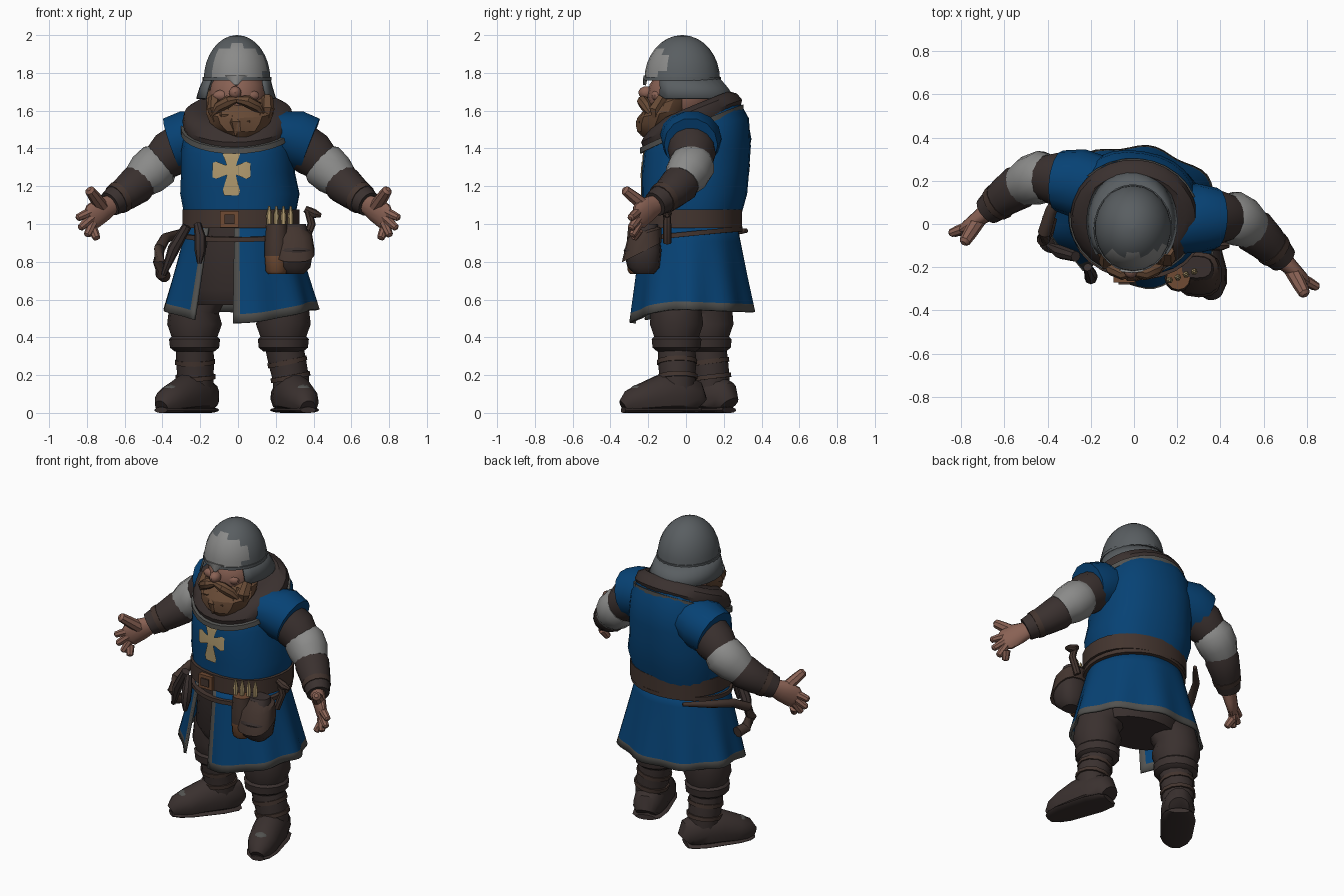
import bpy, bmesh, math
from mathutils import Vector
from mathutils.bvhtree import BVHTree

if "Cube" in bpy.data.objects:
    bpy.data.objects.remove(bpy.data.objects["Cube"])

def mat(name, r, g, b):
    m = bpy.data.materials.new(name)
    m.diffuse_color = (r, g, b, 1)
    m.use_nodes = True
    m.node_tree.nodes["Principled BSDF"].inputs["Base Color"].default_value = m.diffuse_color
    return m

BLUE = mat("blue cloth", .002, .054, .175)
DARK = mat("dark brown cloth", .042, .030, .028)
STEEL = mat("grey steel", .10, .112, .12)
LIGHT = mat("light steel", .255, .255, .25)
SKIN = mat("skin", .25, .12, .088)
HAIR = mat("brown hair", .135, .068, .036)
GOLD = mat("pale gold", .42, .31, .15)
TRIM = mat("grey trim", .085, .085, .08)
BELT = mat("belt leather", .056, .035, .028)
BRONZE = mat("bronze leather", .16, .07, .033)

def make(name, verts, faces, mats, idx=None, angle=40):
    me = bpy.data.meshes.new(name)
    me.from_pydata(verts, [], faces)
    for m in mats:
        me.materials.append(m)
    for p, i in zip(me.polygons, idx or []):
        p.material_index = i
    bm = bmesh.new()
    bm.from_mesh(me)
    bmesh.ops.recalc_face_normals(bm, faces=bm.faces)
    bm.to_mesh(me)
    bm.free()
    for p in me.polygons:
        p.use_smooth = True
    me.set_sharp_from_angle(angle=math.radians(angle))
    ob = bpy.data.objects.new(name, me)
    bpy.context.collection.objects.link(ob)
    return ob

def bridge(name, rings, mats, closed=True, cap=True, rule=None, angle=40):
    n = len(rings[0])
    verts = [Vector(v) for r in rings for v in r]
    faces, idx = [], []
    for i in range(len(rings) - 1):
        for j in range(n if closed else n - 1):
            k = (j + 1) % n
            f = (i * n + j, i * n + k, (i + 1) * n + k, (i + 1) * n + j)
            faces.append(f)
            idx.append(rule(i, j, sum((verts[q] for q in f), Vector()) / 4) if rule else 0)
    if closed and cap:
        faces += [tuple(range(n)), tuple(range(len(verts) - n, len(verts)))]
        idx += [0, 0]
    return make(name, verts, faces, mats, idx, angle)

# Stacked rings: (cx, cy, z, rx, ry, optional slope of z along y)
def loft(name, rings, mats, n=24, a0=-90, a1=270, yaw=0, p=2, cap=True, rule=None, warp=None, angle=40):
    full = a1 - a0 == 360
    w = math.radians(yaw)
    out = []
    for i, (cx, cy, z, rx, ry, *sl) in enumerate(rings):
        ring = []
        for j in range(n):
            a = math.radians(a0 + (a1 - a0) * j / (n if full else n - 1))
            c, s = math.cos(a), math.sin(a)
            k, e = warp(i, a) if warp else (1, 0)
            x = math.copysign(abs(c) ** (2 / p), c) * rx * k
            y = math.copysign(abs(s) ** (2 / p), s) * ry * k
            ring.append((cx + x * math.cos(w) - y * math.sin(w), cy + x * math.sin(w) + y * math.cos(w),
                         z + e + (sl[0] * y if sl else 0)))
        out.append(ring)
    return bridge(name, out, mats, full, cap, rule, angle)

# Thin hoop standing out from the body
def band(name, c, z, h, rx, ry, m, slope=0, **kw):
    rings = [(*c, z + dz * h, rx - i, ry - i, slope) for dz, i in ((-.5, .03), (-.5, 0), (.5, 0), (.5, .03))]
    return loft(name, rings, [m], 28, cap=False, **kw)

# Swept limb: (x, y, z, side radius, optional up radius)
def tube(name, pts, m, n=10, floor=-1, angle=40, turn=0):
    P = [Vector(p[:3]) for p in pts]
    ref = Vector((0, 1, 0)) if abs((P[-1] - P[0]).normalized().z) > .8 else Vector((0, 0, 1))
    out = []
    for i, p in enumerate(pts):
        d = (P[min(i + 1, len(P) - 1)] - P[max(i - 1, 0)]).normalized()
        s = d.cross(ref).normalized()
        u = s.cross(d)
        ring = []
        for j in range(n):
            a = 2 * math.pi * j / n + turn
            v = P[i] + s * math.cos(a) * p[3] + u * math.sin(a) * p[-1]
            v.z = max(v.z, floor)
            ring.append(v)
        out.append(ring)
    return bridge(name, out, [m], angle=angle)

def ball(name, c, r, m, n=14):
    ts = [math.pi * ((i + .15) / 8.3 - .5) for i in range(9)]
    return loft(name, [(c[0], c[1], c[2] + r[2] * math.sin(t), r[0] * math.cos(t), r[1] * math.cos(t)) for t in ts], [m], n)

# Torso
torso = loft("tunic_torso", [(.01, .02, .98, .28, .25), (.01, .045, 1.16, .315, .275), (0, .05, 1.27, .30, .28),
    (0, .06, 1.39, .30, .28, .08), (0, .06, 1.48, .285, .27, .3), (0, .05, 1.56, .25, .23, .4),
    (0, .04, 1.59, .18, .16, .4)], [BLUE], 28, yaw=-9, p=2.3)

# Cowl with grey edge
loft("cowl", [(0, .03, 1.50, .28, .255, .42), (0, .03, 1.545, .295, .268, .42), (0, .03, 1.59, .285, .24, .42),
    (0, .035, 1.62, .24, .195, .42), (0, .03, 1.61, .17, .14, .4)], [DARK], 28, yaw=-4)
band("cowl_trim", (0, .03), 1.502, .03, .303, .275, TRIM, .42, yaw=-4)

# Chest cross laid on the tunic surface
tree = BVHTree.FromPolygons([v.co for v in torso.data.vertices], [p.vertices[:] for p in torso.data.polygons])
cv, cf = [], []
for dx, dz, ln in ((1, 0, .10), (-1, 0, .10), (0, 1, .105), (0, -1, .135)):
    b = len(cv)
    for i in range(6):
        t = i / 5
        h = (.024 + .03 * max(0, (t - .25) / .75)) * (1 if t < .9 else .7)
        for k in (-1, 0, 1):
            x = -.035 + dx * ln * t + dz * k * h
            z = 1.285 + dz * ln * t - dx * k * h
            hit = tree.ray_cast(Vector((x, -1, z)), Vector((0, 1, 0)))[0]
            cv.append((x, hit.y - .008, z))
    cf += [(b + i * 3 + k, b + i * 3 + k + 1, b + i * 3 + k + 4, b + i * 3 + k + 3) for i in range(5) for k in (0, 1)]
make("chest_cross", cv, cf, [GOLD])

# Skirt open at the front, with folds and grey hem
STEPS = (0, .2, .45, .7, .91, 1)
def folds(i, a):
    s = math.sin(a)
    return 1 + .035 * STEPS[i] * math.sin(9 * a + .5), (-.075 * max(0, -s) ** 2 - .015 * max(0, s)) * STEPS[i]
skirt = loft("tunic_skirt", [(.01, .02 + .015 * t, 1 - .45 * t, .28 + .13 * t, .25 + .075 * t) for t in STEPS], [BLUE, TRIM], 60, -89, 240,
    rule=lambda i, j, c: int(i == 4 or j in (0, 58)), warp=folds, yaw=-8)
skirt.modifiers.new("thickness", 'SOLIDIFY').thickness = .015
loft("under_tunic", [(0, .03, .57, .25, .18), (0, .02, .65, .29, .22), (0, .02, 1.0, .26, .22)], [DARK], 20, yaw=-8)

# Belts and buckle
band("waist_belt", (.015, .022), 1.028, .1, .311, .275, BELT, yaw=-6, p=2.2)
band("hip_strap", (.015, .02), .945, .025, .315, .28, BELT, .1, yaw=-6)
for nm, s, y, m in (("buckle_frame", 1, -.272, BRONZE), ("buckle_centre", .55, -.28, BELT)):
    tube(nm, [(-.045, y + d, 1.025, .07 * s, .062 * s) for d in (.03, 0)], m, 4, turn=math.pi / 4)

# Arms: the right one mirrors the left, swung forward
def arm_place(p, side):
    x, y, z, *r = p
    if side == "right":
        x, y = .06 - .93 * x, y - .19 + .15 * (x + .45)
    return (x, y, z, *r)
ARM = (("shoulder_cap", BLUE, [(-.12, .15, 1.48, .15, .12), (-.26, .19, 1.45, .16, .155), (-.345, .2, 1.42, .142, .15)]),
       ("sleeve", DARK, [(-.25, .18, 1.44, .125), (-.36, .21, 1.37, .125), (-.43, .215, 1.31, .1)]),
       ("elbow_pad", LIGHT, [(-.395, .22, 1.335, .105), (-.42, .22, 1.315, .122), (-.48, .2, 1.265, .118), (-.525, .18, 1.225, .098)]),
       ("bracer", DARK, [(-.49, .195, 1.25, .09), (-.535, .17, 1.21, .104), (-.6, .125, 1.16, .09), (-.68, .06, 1.105, .068)]),
       ("bracer_strap", BELT, [(-.622, .106, 1.145, .088), (-.645, .09, 1.13, .083)]),
       ("palm", SKIN, [(-.66, .07, 1.11, .048), (-.715, .03, 1.08, .038, .068), (-.77, -.01, 1.04, .03, .07), (-.787, -.02, 1.03, .02, .055)]))
for side in ("left", "right"):
    for nm, m, pts in ARM:
        tube(f"{side}_{nm}", [arm_place(p, side) for p in pts], m, 14)
    # Fingers fan out from the palm, thumb points up
    digits = [(-.768, -.012, 1.07 - .033 * i, -.745 - .11 * math.cos(i * .52), -.045, 1.03 - .11 * math.sin(i * .52), .026) for i in range(4)]
    for i, (*se, r) in enumerate(digits + [(-.72, .02, 1.09, -.79, -.09, 1.185, .036)]):
        s, t = Vector(se[:3]), Vector(se[3:])
        tube(f"{side}_{'thumb' if i == 4 else 'finger_%d' % (i + 1)}",
             [arm_place((*s.lerp(t, f), r * k), side) for f, k in ((0, 1), (.55, .9), (.92, .75), (1, .35))], SKIN, 8)

# Legs: trousers, cuff, boot, foot, sole; foot rows are (distance, half width, top)
FOOT = ((-.115, .06, .1), (-.09, .085, .17), (0, .1, .22), (.1, .095, .2), (.2, .09, .155), (.265, .07, .12), (.3, .04, .07))
for side, hip, knee, ankle, d in (("left", (-.14, .07), (-.23, .11), (-.225, .135), (-.6, -.8)),
                                  ("right", (.15, 0), (.24, -.05), (.28, -.045), (.3, -.95))):
    tube(side + "_trouser", [(*hip, .74, .13)] + [(*knee, z, r) for z, r in ((.57, .135), (.47, .145), (.37, .11))], DARK, 14)
    tube(side + "_trouser_cuff", [(*knee, z, r) for z, r in ((.41, .115), (.39, .135), (.345, .13), (.325, .105))], DARK, 14)
    def shin(z):
        return (*Vector(knee).lerp(Vector(ankle), min(1, (.37 - z) / .19)), z)
    tube(side + "_boot_shaft", [(*shin(z), r) for z, r in ((.37, .1), (.28, .1), (.18, .096), (.05, .09))], DARK, 12)
    for z in (.27, .19):
        tube(side + "_boot_strap", [(*shin(z + h), .106) for h in (.012, -.012)], BELT, 12)
    def along(t):
        return ankle[0] + d[0] * t, ankle[1] + d[1] * t
    tube(side + "_foot", [(*along(t), top * .42, w, top * .58) for t, w, top in FOOT], DARK, 14, floor=.015)
    tube(side + "_sole", [(*along(t * 1.01), .015, w * 1.04, .016) for t, w, top in FOOT], DARK, 14, floor=0)
    ball(side + "_toe_plate", (*along(.215), .125), (.045, .045, .025), TRIM, 10)

# Head, nose, beard, moustache
ball("head", (0, -.03, 1.68), (.155, .175, .16), SKIN, 18)
ball("nose", (-.015, -.21, 1.695), (.034, .042, .034), SKIN, 10)
for s in (-1, 1):
    ball("cheek", (s * .075 - .01, -.155, 1.68), (.05, .03, .03), SKIN, 10)
    tube("moustache", [(-.01, -.222, 1.66, .018), (s * .05, -.228, 1.65, .032), (s * .1, -.21, 1.62, .03), (s * .14, -.18, 1.57, .008)], HAIR, 8)
loft("beard", [(.005, -.06, 1.70, .155, .12, .5), (.01, -.09, 1.65, .175, .135, .35), (.01, -.115, 1.59, .178, .14, .2),
    (.01, -.135, 1.54, .155, .125, .1), (.015, -.16, 1.49, .11, .095), (.02, -.18, 1.46, .05, .05)], [HAIR], 18,
    warp=lambda i, a: (1 + .05 * math.sin(9 * a + i), 0), angle=25)
for i in range(6):
    x = -.125 + .056 * i
    z, y = 1.45 + abs(x - .015) * .65, -.24 + abs(x) * .5
    tube(f"beard_tuft_{i + 1}", [(x, y + .04, z + .13, .03), (x, y, z + .065, .038), (x, y, z, .008)], HAIR, 6, angle=25)

# Helmet with light front plate, rim and neck guard
H = (-.005, -.02)
arc = [math.pi / 2 * i / 8.15 for i in range(9)]
loft("helmet_dome", [(*H, 1.765 + .235 * math.sin(t), .178 * math.cos(t), .2 * math.cos(t)) for t in arc], [STEEL, LIGHT], 22,
    rule=lambda i, j, c: int(c.y < -.06 and (c.x / .145) ** 2 + ((c.z - 1.83) / .115) ** 2 < 1), angle=18)
band("helmet_rim", H, 1.768, .018, .182, .204, STEEL)
guard = loft("helmet_neck_guard", [(*H, 1.775, .176, .198), (-.01, 0, 1.72, .195, .225), (-.01, .01, 1.665, .212, .25)], [STEEL], 20, -38, 218)
guard.modifiers.new("thickness", 'SOLIDIFY').thickness = .012
tube("helmet_brow_point", [(-.01, -.214, 1.785, .06, .012), (-.01, -.22, 1.735, .008)], LIGHT, 8)

# Pouch, quiver and bolts on the right hip
loft("hip_pouch", [(.30, -.22, .735, .05, .05), (.30, -.225, .77, .085, .085), (.30, -.23, .86, .10, .10), (.29, -.2, 1.0, .07, .05)], [DARK], 14, p=2.6)
loft("pouch_flap", [(.30, -.235, .85, .107, .105, .5), (.295, -.22, .95, .097, .09, .3), (.29, -.2, .985, .06, .06)], [BELT], 14, p=2.6)
loft("bolt_quiver", [(.205, -.25, z, r, r) for z, r in ((.735, .045), (.75, .058), (.83, .064), (.9, .064), (1, .055))], [BRONZE, BELT], 12,
     rule=lambda i, j, c: int(c.z > .83))
for i in range(4):
    tube(f"bolt_{i + 1}", [(.165 + .038 * i, -.26 + .013 * i, z, r) for z, r in ((.97, .012), (1.045, .016), (1.095, .005))], GOLD, 6)
tube("tool_handle", [(.35, -.1, .9, .022), (.39, -.1, 1.0, .022), (.37, -.1, 1.075, .02)], BELT, 8)
tube("tool_head", [(.355, -.1, 1.08, .018), (.40, -.1, 1.055, .026), (.44, -.1, 1.045, .01)], BELT, 8)

# Horn, sheath and grip on the left hip
tube("curved_horn", [(-.2, .32, .965, .012), (-.31, .2, .95, .022), (-.385, .06, .925, .027), (-.415, -.04, .87, .03),
    (-.42, -.07, .8, .032), (-.405, -.04, .735, .033), (-.39, .03, .725, .034)], BELT)
tube("knife_sheath", [(-.27, -.15, .99, .025), (-.34, -.13, .87, .032), (-.395, -.1, .73, .014)], DARK, 8)
tube("knife_grip", [(-.215, -.2, 1.0, .02), (-.2, -.235, .93, .03), (-.2, -.25, .86, .03), (-.205, -.25, .79, .012)], DARK, 8)
